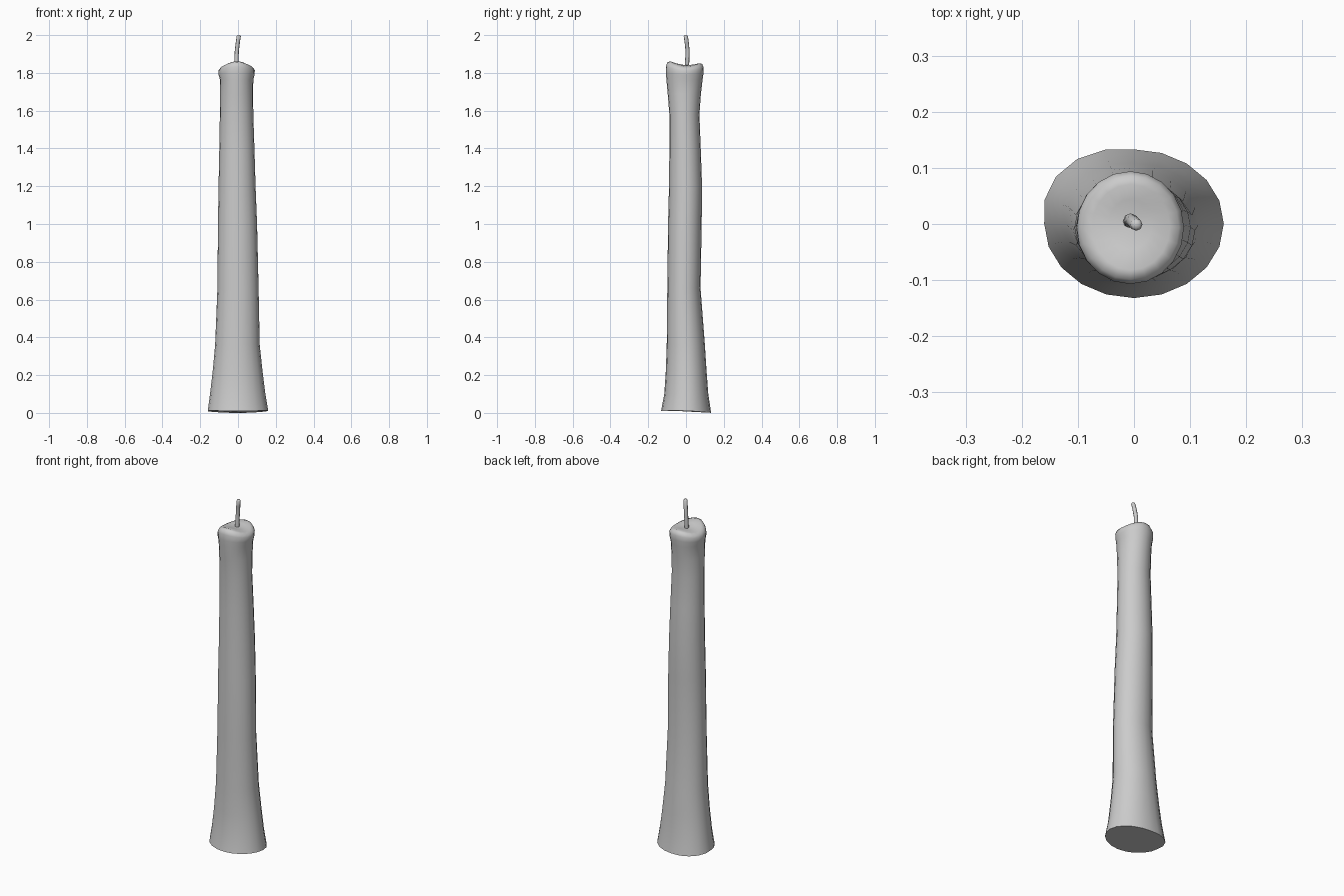
import bpy, bmesh
from math import sin, cos, pi, radians


def loft(name, rings, angle):
    """Skin a stack of closed point rings and cap both ends."""
    bm = bmesh.new()
    loops = [[bm.verts.new(p) for p in ring] for ring in rings]
    for a, b in zip(loops, loops[1:]):
        n = len(a)
        for i in range(n):
            j = (i + 1) % n
            bm.faces.new((a[i], a[j], b[j], b[i]))
    bm.faces.new(loops[0][::-1])
    bm.faces.new(loops[-1])
    mesh = bpy.data.meshes.new(name)
    bm.to_mesh(mesh)
    bm.free()
    obj = bpy.data.objects.new(name, mesh)
    bpy.context.collection.objects.link(obj)
    bpy.context.view_layer.objects.active = obj
    obj.select_set(True)
    bpy.ops.object.shade_smooth_by_angle(angle=radians(angle))
    obj.select_set(False)
    return obj


def wax_ring(z, x0, x1, y0, y1, bulge=0.0, wave=0.0, tilt=0.0, sides=20):
    """Oval ring filling the given x/y extents, with an uneven height."""
    pts = []
    for i in range(sides):
        t = 2 * pi * i / sides
        r = 1 + bulge * (max(0, cos(2 * t - 1.5 * pi)) if pi / 2 < t < pi else 0)
        pts.append(((x0 + x1) / 2 + (x1 - x0) / 2 * r * cos(t),
                    (y0 + y1) / 2 + (y1 - y0) / 2 * r * sin(t),
                    z - wave * cos(2 * t) - tilt * sin(t)))
    return pts


# Wax body: z, x min, x max, y min, y max, bulge, wave, tilt
body = [
    (0.008, -0.16, 0.16, -0.132, 0.133, 0.08, -0.003, 0.005),
    (0.10, -0.148, 0.145, -0.115, 0.118, 0.06),
    (0.22, -0.134, 0.13, -0.107, 0.109, 0.04),
    (0.36, -0.121, 0.115, -0.102, 0.10, 0.02),
    (0.66, -0.109, 0.109, -0.099, 0.077),
    (1.00, -0.106, 0.101, -0.095, 0.083),
    (1.20, -0.103, 0.093, -0.09, 0.085),
    (1.40, -0.099, 0.087, -0.088, 0.078),
    (1.58, -0.096, 0.081, -0.088, 0.071),
    (1.69, -0.095, 0.080, -0.097, 0.079),
    (1.765, -0.096, 0.081, -0.104, 0.088),
    (1.795, -0.103, 0.088, -0.106, 0.093, 0, 0.004, 0),
    (1.822, -0.102, 0.089, -0.107, 0.094, 0, 0.008, 0.003),
    (1.840, -0.092, 0.080, -0.099, 0.086, 0, 0.012, 0.005),
    (1.845, -0.075, 0.064, -0.082, 0.071, 0, 0.011, 0.005),
    (1.843, -0.045, 0.032, -0.046, 0.044, 0, 0.004, 0.002),
    (1.841, -0.015, 0.005, -0.008, 0.012),
]
loft("candle_wax", [wax_ring(*row) for row in body], 60)

# Bent wick: centre x, y, z and radius
wick = [(-0.008, 0.004, 1.82, 0.012), (-0.008, 0.007, 1.88, 0.011),
        (-0.006, 0.008, 1.92, 0.011), (-0.001, 0.004, 1.96, 0.011),
        (0.004, -0.001, 1.994, 0.011), (0.004, -0.001, 2.0, 0.007)]
loft("wick", [wax_ring(z, x - r, x + r, y - r, y + r, sides=8)
              for x, y, z, r in wick], 60)
